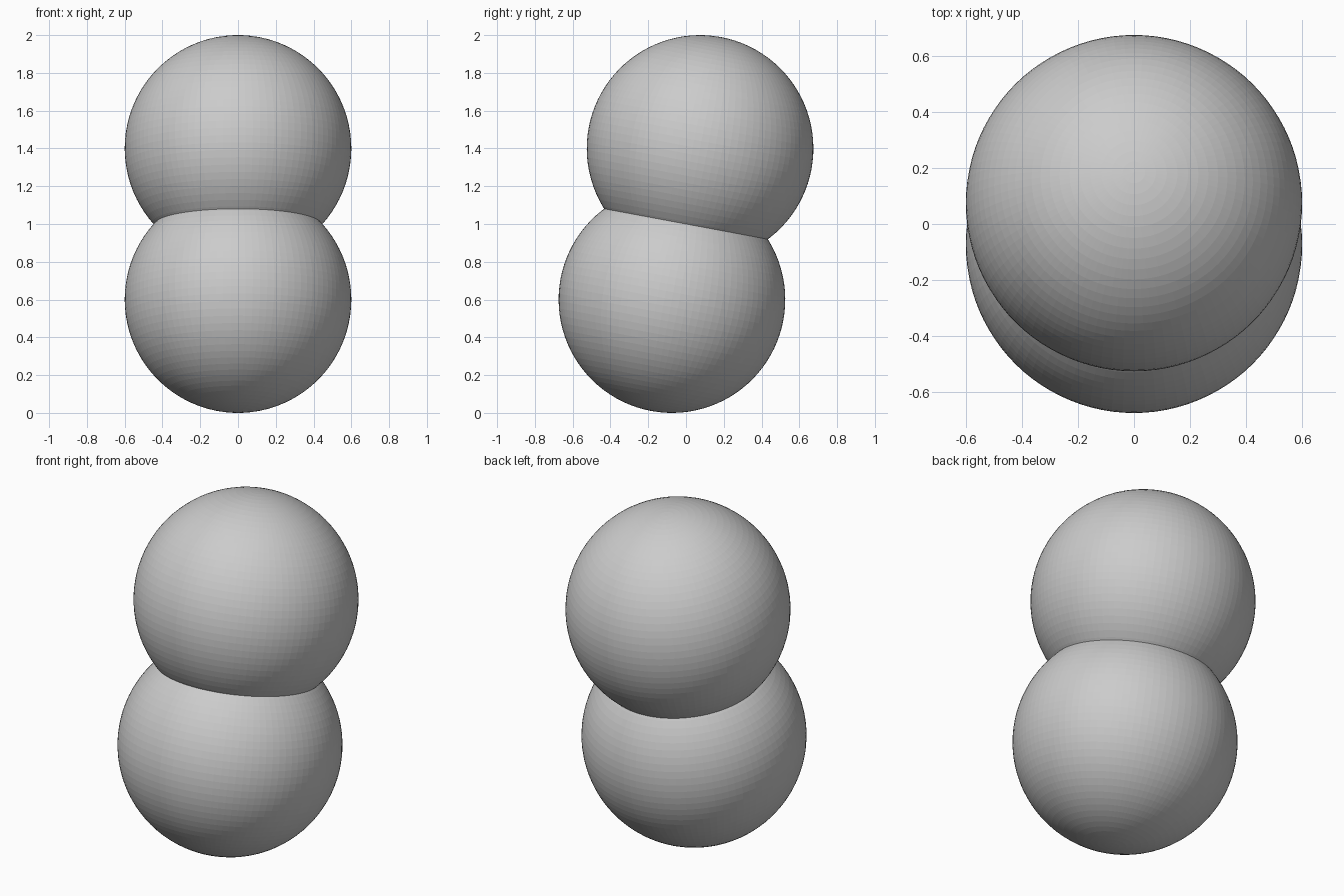
import bpy, bmesh
from mathutils import Vector, Matrix

if "Cube" in bpy.data.objects:
    bpy.data.objects.remove(bpy.data.objects["Cube"])

RADIUS = 0.6
TOP = Vector((0, 0.0745, 1.4))
BOTTOM = Vector((0, -0.0745, 0.6))
SEAM = (TOP + BOTTOM) / 2
AXIS = (TOP - BOTTOM).normalized()
TILT = Vector((0, 0, 1)).rotation_difference(AXIS).to_matrix().to_4x4()


def add_ball(bm, centre, outward):
    """Finely faceted ball, trimmed where it meets the other ball."""
    ball = bmesh.new()
    bmesh.ops.create_uvsphere(ball, u_segments=96, v_segments=48, radius=RADIUS,
                              matrix=Matrix.Translation(centre) @ TILT)
    bmesh.ops.bisect_plane(ball, geom=ball.verts[:] + ball.edges[:] + ball.faces[:],
                           plane_co=SEAM, plane_no=outward, clear_inner=True)
    part = bpy.data.meshes.new("ball_part")
    ball.to_mesh(part)
    ball.free()
    bm.from_mesh(part)
    bpy.data.meshes.remove(part)


# Two leaning balls fused along their shared seam
bm = bmesh.new()
add_ball(bm, TOP, AXIS)
add_ball(bm, BOTTOM, -AXIS)
bmesh.ops.remove_doubles(bm, verts=bm.verts[:], dist=0.0005)
bmesh.ops.recalc_face_normals(bm, faces=bm.faces[:])
mesh = bpy.data.meshes.new("fused_balls")
bm.to_mesh(mesh)
bm.free()
bpy.context.collection.objects.link(bpy.data.objects.new("fused_balls", mesh))
